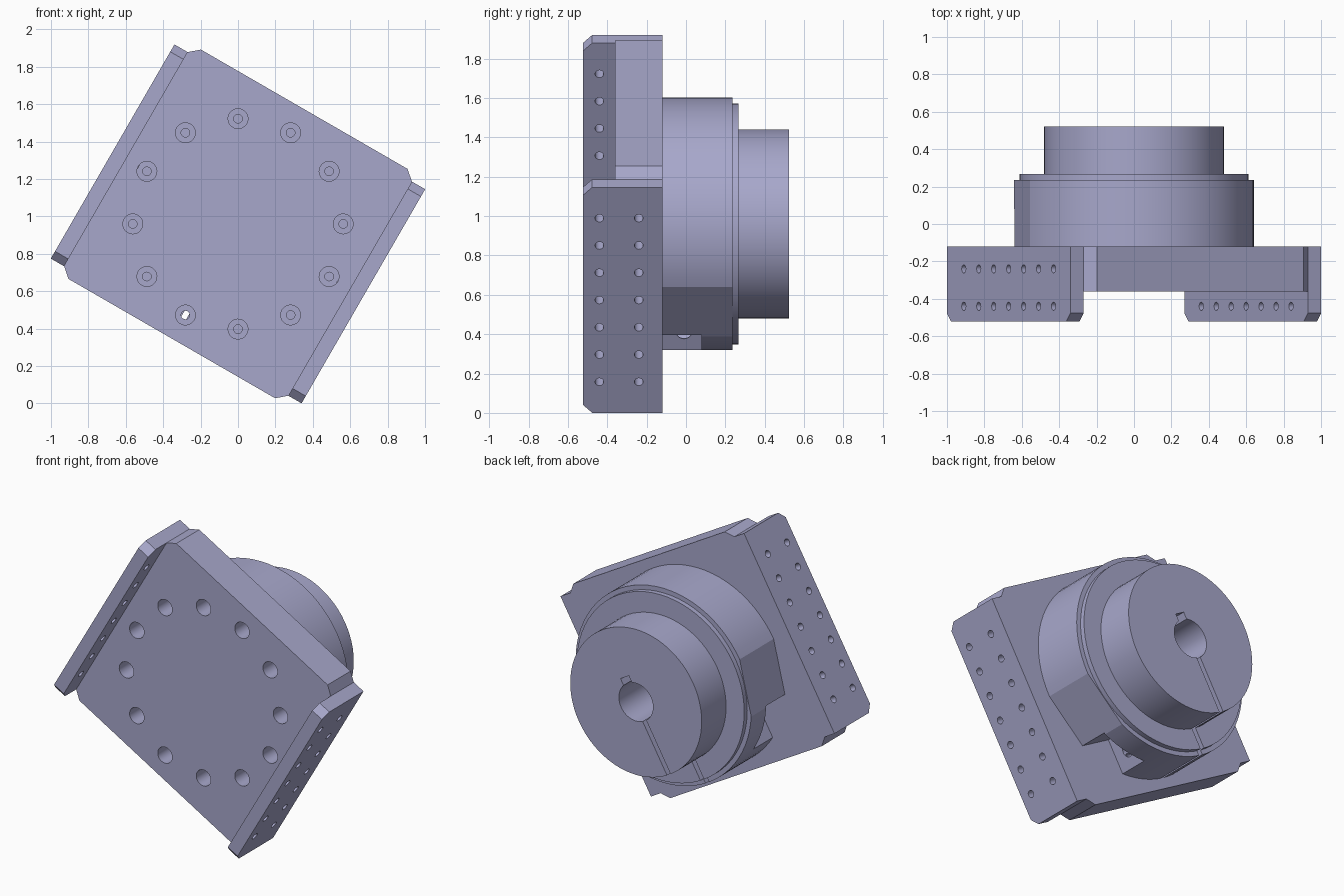
import bpy, bmesh, math
from math import sin, cos, radians
from mathutils import Matrix

if "Cube" in bpy.data.objects:
    bpy.data.objects.remove(bpy.data.objects["Cube"], do_unlink=True)

mat = bpy.data.materials.new("lavender_grey_metal")
mat.use_nodes = True
colour = (0.39, 0.39, 0.60, 1)
mat.diffuse_color = colour
mat.node_tree.nodes["Principled BSDF"].inputs["Base Color"].default_value = colour

# The whole part is tilted 30 degrees about the depth axis.
# Local frame: x across the rails, y depth, z along the rails.
TILT = Matrix.Translation((0, 0, 0.96)) @ Matrix.Rotation(radians(30), 4, 'Y')
BACK, FACE, RAIL_FACE = -0.12, -0.36, -0.522


def circle(r, cx=0, cz=0, n=32):
    return [(cx + r * cos(2 * math.pi * i / n), cz + r * sin(2 * math.pi * i / n)) for i in range(n)]


def rect(x0, x1, z0, z1):
    return [(x0, z0), (x1, z0), (x1, z1), (x0, z1)]


def build(name, prisms):
    """Prisms are (outline, start, end, axis): extruded along y, or along x."""
    bm = bmesh.new()
    for outline, a, b, axis in prisms:
        rings = []
        for h in (a, b):
            rings.append([bm.verts.new((p, h, q) if axis == 'y' else (h, p, q)) for p, q in outline])
        n = len(outline)
        bm.faces.new(rings[0])
        bm.faces.new(rings[1][::-1])
        for i in range(n):
            j = (i + 1) % n
            bm.faces.new((rings[0][j], rings[0][i], rings[1][i], rings[1][j]))
    bmesh.ops.recalc_face_normals(bm, faces=bm.faces[:])
    mesh = bpy.data.meshes.new(name)
    bm.to_mesh(mesh)
    bm.free()
    mesh.materials.append(mat)
    obj = bpy.data.objects.new(name, mesh)
    obj.matrix_world = TILT
    bpy.context.collection.objects.link(obj)
    return obj


def activate(obj):
    bpy.ops.object.select_all(action='DESELECT')
    obj.select_set(True)
    bpy.context.view_layer.objects.active = obj


def cut(obj, *groups):
    """Subtract each group of prisms from the object."""
    for prisms in groups:
        cutter = build("cutter", prisms)
        cutter.hide_render = True
        mod = obj.modifiers.new("cut", 'BOOLEAN')
        mod.operation, mod.solver, mod.object = 'DIFFERENCE', 'EXACT', cutter
        activate(obj)
        bpy.ops.object.modifier_apply(modifier=mod.name)
        bpy.data.objects.remove(cutter, do_unlink=True)


# Bolt circle and rail hole positions
bolts = [(0.5625 * cos(radians(30 * k)), 0.5625 * sin(radians(30 * k))) for k in range(12)]
rows = [0.16 * k for k in range(-3, 4)]


def side_holes(y, depth):
    return [(circle(0.022, y, z, 24), s * 0.80, s * (0.774 - depth), 'x') for s in (-1, 1) for z in rows]


# Mounting plate with clipped corners, counterbored bolt holes and blind side holes
a, b, c, d = 0.692, 0.661, 0.638, 0.708
outline = [(a, -b), (a, b), (c, d), (-c, d), (-a, b), (-a, -b), (-c, -d), (c, -d)]
plate = build("mounting_plate", [(outline, FACE, BACK, 'y')])
cut(plate,
    [(circle(0.053, x, z), FACE - 0.05, FACE + 0.12, 'y') for x, z in bolts],
    [(circle(0.023, x, z, 24), FACE - 0.05, BACK + 0.05, 'y') for x, z in bolts],
    side_holes(-0.24, 0.16))

# Two side rails with chamfered front ends
k = 0.045
rail_outline = [(BACK, -b), (BACK, b), (RAIL_FACE + k, b), (RAIL_FACE, b - k),
                (RAIL_FACE, k - b), (RAIL_FACE + k, -b)]
rails = []
for side, name in ((1, "left_rail"), (-1, "right_rail")):
    rail = build(name, [(rail_outline, side * a, side * 0.774, 'x')])
    cut(rail, side_holes(-0.44, 0.15), side_holes(-0.24, 0.16))
    rails.append(rail)

# Hub: round with two flat chords beside the clamp; a lip and a sleeve behind it
angles = [radians(-33 + 246 * i / 48) for i in range(49)]
angles = [t for t in angles if 0 <= math.degrees(t) <= 180]
angles = [radians(180 * i / 36) for i in range(37)] + [radians(213 + 114 * i / 24) for i in range(25)]
hub = build("clamp_hub", [([(0.642 * cos(t), 0.642 * sin(t)) for t in angles], BACK, 0.235, 'y')])
lip = build("hub_lip", [(circle(0.612, n=72), 0.235, 0.267, 'y')])
sleeve = build("shaft_sleeve", [(circle(0.48, n=72), 0.267, 0.522, 'y')])

# Screw pockets either side of the slit, clamp screw hole and bolt holes
cut(hub,
    [(rect(min(s * 0.31, s * 0.8), max(s * 0.31, s * 0.8), -0.8, -0.34), -0.2, 0.08, 'y') for s in (-1, 1)],
    [(circle(0.04, -0.01, -0.455), -0.5, 0.5, 'x')],
    [(circle(0.023, x, z, 24), BACK - 0.05, 0.05, 'y') for x, z in bolts])

# Shaft bore, keyway and clamping slit run through hub, lip and sleeve
for obj in (hub, lip, sleeve):
    start = -0.10 if obj == hub else -0.2
    cut(obj,
        [(circle(0.125, n=48), start, 0.6, 'y')],
        [(rect(-0.035, 0.035, 0.0, 0.165), start, 0.6, 'y')],
        [(rect(-0.015, 0.015, -0.8, -0.05), -0.2, 0.6, 'y')])

for obj in [plate, hub, lip, sleeve] + rails:
    activate(obj)
    bpy.ops.object.shade_smooth_by_angle(angle=radians(15.5))
